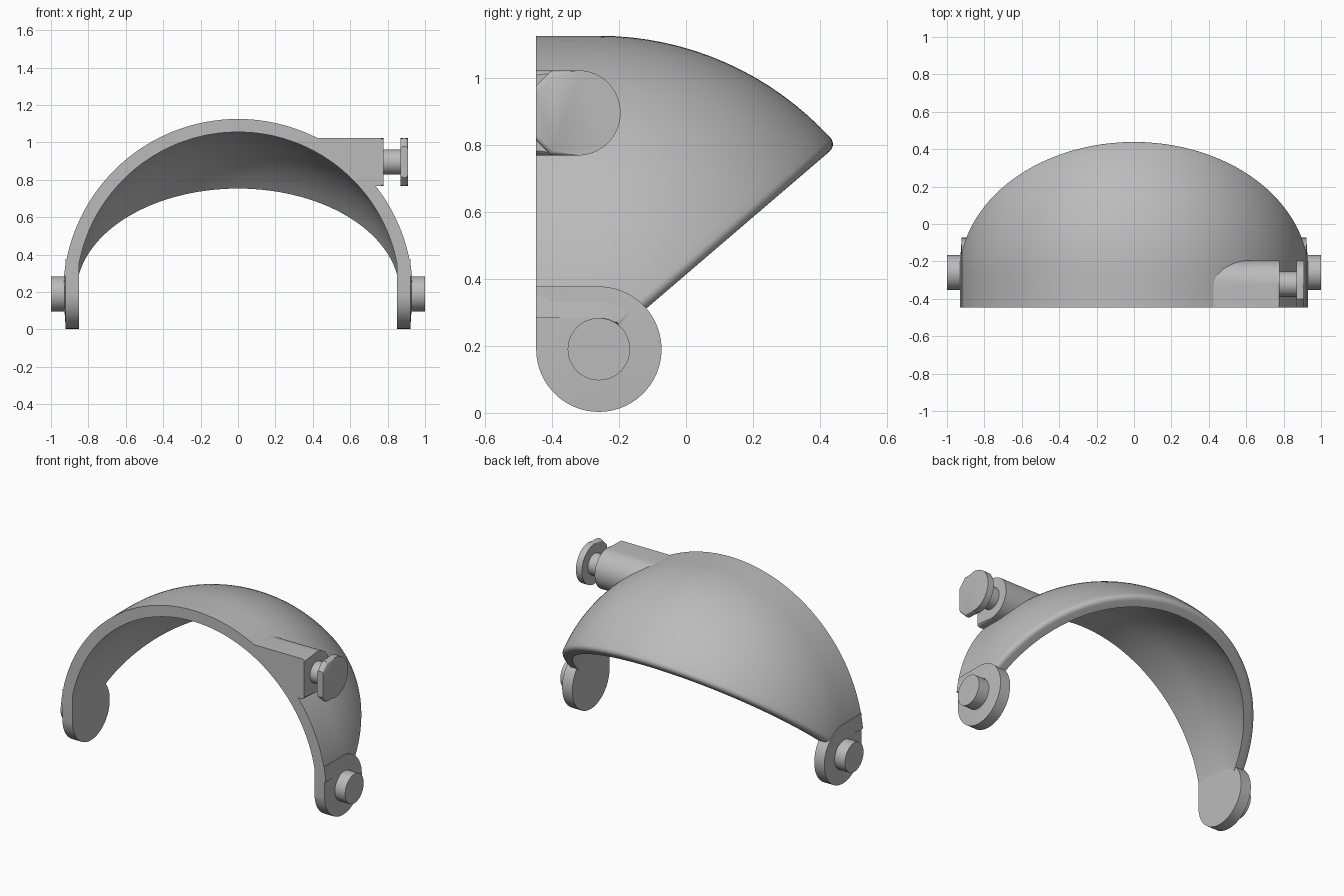
import bpy, bmesh
from math import sin, cos, pi, radians, atan, sqrt
from mathutils import Vector

if "Cube" in bpy.data.objects:
    bpy.data.objects.remove(bpy.data.objects["Cube"])

PY, PZ = -0.26, 0.19          # hinge axis
FRONT = -0.447                # flat front plane
R_OUT, R_IN = 0.935, 0.865    # shell radii
RIM = radians(40.6)           # slope of the back rim
FILLET = 0.028

grey = bpy.data.materials.new("plain grey")
grey.use_nodes = True
grey.diffuse_color = (0.5, 0.5, 0.5, 1)
grey.node_tree.nodes["Principled BSDF"].inputs["Base Color"].default_value = (0.5, 0.5, 0.5, 1)


def finish(name, bm):
    bmesh.ops.recalc_face_normals(bm, faces=bm.faces)
    mesh = bpy.data.meshes.new(name)
    bm.to_mesh(mesh)
    bm.free()
    mesh.materials.append(grey)
    obj = bpy.data.objects.new(name, mesh)
    bpy.context.collection.objects.link(obj)
    bpy.ops.object.select_all(action="DESELECT")
    bpy.context.view_layer.objects.active = obj
    obj.select_set(True)
    bpy.ops.object.shade_smooth_by_angle(angle=radians(32))
    return obj


def arc(cy, cz, r, start, end, n):
    angles = [radians(start + (end - start) * i / n) for i in range(n + 1)]
    return [(cy + r * cos(a), cz + r * sin(a)) for a in angles]


def prism(name, outline, start, end, bevel=0.0, both=False, peak=None, side=1):
    """Extrude a (y, z) outline along x; start(y, z) gives the near end."""
    bm = bmesh.new()
    near = [bm.verts.new((side * start(y, z), y, z)) for y, z in outline]
    far = [bm.verts.new((side * end, y, z)) for y, z in outline]
    n = len(outline)
    bm.faces.new(near)
    cap = bm.faces.new(far)
    for i in range(n):
        j = (i + 1) % n
        bm.faces.new((near[i], near[j], far[j], far[i]))
    if peak:
        # slightly domed outer face
        centre = bmesh.ops.poke(bm, faces=[cap])["verts"][0]
        centre.co = (side * peak, PY, PZ)
    if bevel:
        rings = [far, near] if both else [far]
        edges = []
        for ring in rings:
            for i in range(n):
                a, b = ring[i], ring[(i + 1) % n]
                if min(a.co.y, b.co.y) == max(a.co.y, b.co.y) and abs(a.co.y - FRONT) < 0.001:
                    continue
                edges.append(bm.edges.get((a, b)))
        bmesh.ops.bevel(bm, geom=edges, offset=bevel, segments=4, profile=0.5, affect="EDGES")
    return finish(name, bm)


# Shell: an arch swept straight, then turned about the hinge axis to the rim
def shell_section(theta, steps=16):
    c, s = cos(theta), sin(theta)

    def at(r, phi, y=PY):
        return Vector((r * c, y + r * s * cos(phi), PZ + r * s * sin(phi)))

    last = RIM + atan(FILLET / (R_OUT * s))
    pts = [at(R_OUT, pi / 2, FRONT)]
    pts += [at(R_OUT, pi / 2 + (last - pi / 2) * i / steps) for i in range(steps)]
    for i in range(7):
        a = pi / 2 * i / 6
        lift = FILLET * (1 - sin(a))
        p = at(R_OUT - FILLET * (1 - cos(a)), RIM)
        pts.append(p + lift * Vector((0, -sin(RIM), cos(RIM))))
    pts += [at(R_IN, RIM + (pi / 2 - RIM) * i / steps) for i in range(steps + 1)]
    pts.append(at(R_IN, pi / 2, FRONT))
    return pts


bm = bmesh.new()
count, margin = 96, 0.1
rows = []
for k in range(count + 1):
    theta = margin + (pi - 2 * margin) * k / count
    rows.append([bm.verts.new(p) for p in shell_section(theta)])
for a, b in zip(rows, rows[1:]):
    for i in range(len(a)):
        j = (i + 1) % len(a)
        bm.faces.new((a[i], a[j], b[j], b[i]))
bm.faces.new(rows[0])
bm.faces.new(rows[-1])
finish("visor_shell", bm)

# Hinge ears and pegs on both sides
ear_r = PY - FRONT
ear_outline = arc(PY, PZ, ear_r, -180, 90, 54) + [(FRONT, PZ + ear_r)]
peg_outline = arc(PY, PZ, 0.093, 0, 352.5, 47)
for label, side in (("left", 1), ("right", -1)):
    prism(label + "_hinge_ear", ear_outline, lambda y, z: 0.85, 0.921, peak=0.934, side=side)
    prism(label + "_hinge_peg", peg_outline, lambda y, z: 0.9, 1.0, bevel=0.018, side=side)

# Side arm, rooted inside the shell wall
AY, AZ, AR = -0.322, 0.895, 0.127


def root(y, z):
    return sqrt(0.905 ** 2 - (z - PZ) ** 2 - max(0, y - PY) ** 2)


arm_outline = [(FRONT, AZ - AR)] + arc(AY, AZ, AR, -90, 90, 32) + [(FRONT, AZ + AR)]
prism("side_arm", arm_outline, root, 0.778, bevel=0.014)

# Knob on a short stem, with clipped front corners
stem_outline = arc(AY, AZ, 0.067, 0, 350, 35)
prism("knob_stem", stem_outline, lambda y, z: 0.76, 0.88)
CLIP = 0.045
knob_outline = ([(FRONT, AZ - AR + CLIP), (FRONT + CLIP, AZ - AR)]
                + arc(AY, AZ, AR, -90, 90, 32)
                + [(FRONT + CLIP, AZ + AR), (FRONT, AZ + AR - CLIP)])
prism("knob_plate", knob_outline, lambda y, z: 0.868, 0.91, bevel=0.014, both=True)
